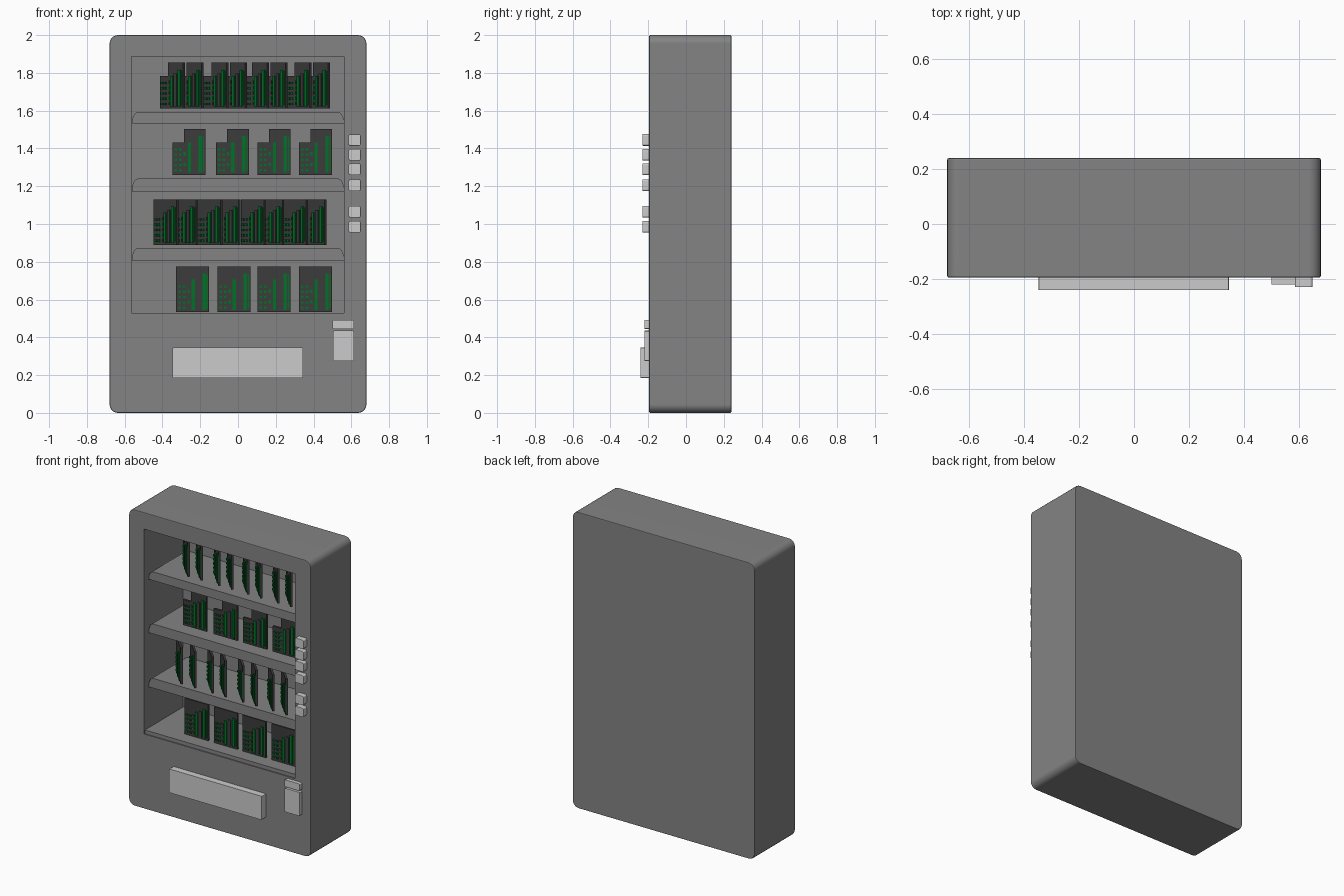
import bpy, bmesh, math
from mathutils import Matrix, Vector

if "Cube" in bpy.data.objects:
    bpy.data.objects.remove(bpy.data.objects["Cube"])


def material(name, col):
    m = bpy.data.materials.new(name)
    m.diffuse_color = (*col, 1)
    m.use_nodes = True
    m.node_tree.nodes["Principled BSDF"].inputs["Base Color"].default_value = m.diffuse_color
    return m


BODY = material("body_grey", (0.23, 0.23, 0.23))
DARK = material("dark_plastic", (0.045, 0.045, 0.045))
GREEN = material("green", (0.0, 0.17, 0.02))


def add_box(bm, x0, x1, y0, y1, z0, z1, mat=0):
    mtx = Matrix.Translation(((x0 + x1) / 2, (y0 + y1) / 2, (z0 + z1) / 2)) @ \
        Matrix.Diagonal((x1 - x0, y1 - y0, z1 - z0, 1))
    verts = bmesh.ops.create_cube(bm, size=1, matrix=mtx)["verts"]
    for f in {f for v in verts for f in v.link_faces}:
        f.material_index = mat


def link(name, mesh):
    ob = bpy.data.objects.new(name, mesh)
    bpy.context.collection.objects.link(ob)
    return ob


def to_mesh(name, bm, *mats):
    bmesh.ops.recalc_face_normals(bm, faces=bm.faces)
    me = bpy.data.meshes.new(name)
    bm.to_mesh(me)
    bm.free()
    for m in mats:
        me.materials.append(m)
    return me


def activate(ob):
    bpy.ops.object.select_all(action='DESELECT')
    ob.select_set(True)
    bpy.context.view_layer.objects.active = ob


def smooth(ob):
    """Smooth the roundings but keep the large faces flat."""
    activate(ob)
    bpy.ops.object.shade_smooth_by_angle(angle=math.radians(30))
    mod = ob.modifiers.new("flat_faces", 'WEIGHTED_NORMAL')
    mod.keep_sharp = True


def rounded_box(name, x0, x1, y0, y1, z0, z1, r, edge=0.0, seg=3, mats=()):
    """Box with its corners rounded as seen from the front."""
    bm = bmesh.new()
    add_box(bm, x0, x1, y0, y1, z0, z1)
    along_y = [e for e in bm.edges
               if abs((e.verts[0].co - e.verts[1].co).normalized().y) > 0.9]
    bmesh.ops.bevel(bm, geom=along_y, offset=r, segments=seg, profile=0.5, affect='EDGES')
    if edge:
        rim = [e for e in bm.edges if abs(e.verts[0].co.y - e.verts[1].co.y) < 1e-5]
        bmesh.ops.bevel(bm, geom=rim, offset=edge, segments=2, profile=0.5, affect='EDGES')
    return link(name, to_mesh(name, bm, *mats))


# Cabinet with display recess
cabinet = rounded_box("cabinet", -0.68, 0.68, -0.195, 0.24, 0, 2, 0.045, 0.007, 5, [BODY])
bm = bmesh.new()
add_box(bm, -0.565, 0.562, -0.3, 0.22, 0.505, 1.888)
cutter = link("recess_cutter", to_mesh("recess_cutter", bm, BODY))
cutter.hide_render = True
mod = cabinet.modifiers.new("recess", 'BOOLEAN')
mod.object, mod.operation, mod.solver = cutter, 'DIFFERENCE', 'EXACT'
activate(cabinet)
bpy.ops.object.modifier_apply(modifier="recess")
bpy.data.objects.remove(cutter)
smooth(cabinet)

# Recess floor
bm = bmesh.new()
add_box(bm, -0.563, 0.56, -0.188, 0.222, 0.5, 0.53)
link("recess_floor", to_mesh("recess_floor", bm, BODY))

# Shelves with rounded upper corners
for i, (z0, z1) in enumerate([(0.807, 0.873), (1.173, 1.24), (1.533, 1.592)]):
    arc = [(0.53 + 0.032 * math.cos(a), z0 + (z1 - z0) * math.sin(a))
           for a in (math.pi / 2 * k / 6 for k in range(7))]
    prof = arc + [(-x, z) for x, z in reversed(arc)]
    bm = bmesh.new()
    face = bm.faces.new([bm.verts.new((x, -0.15, z)) for x, z in prof])
    ext = bmesh.ops.extrude_face_region(bm, geom=[face])["geom"]
    back = [g for g in ext if isinstance(g, bmesh.types.BMVert)]
    bmesh.ops.translate(bm, verts=back, vec=Vector((0, 0.372, 0)))
    bm.faces.ensure_lookup_table()
    if not any(all(abs(v.co.y + 0.15) < 1e-5 for v in f.verts) for f in bm.faces):
        bmesh.ops.holes_fill(bm, edges=bm.edges, sides=0)
    smooth(link(f"shelf_{i + 1}", to_mesh("shelf", bm, BODY)))

# Selection buttons
for i, z in enumerate([1.445, 1.367, 1.29, 1.205, 1.065, 0.985]):
    smooth(rounded_box(f"button_{i + 1}", 0.585, 0.65, -0.23, -0.19,
                       z - 0.031, z + 0.031, 0.01, 0.003))

# Payment slot, coin panel and delivery hatch
smooth(rounded_box("payment_slot", 0.5, 0.615, -0.22, -0.19, 0.445, 0.492, 0.006))
smooth(rounded_box("coin_panel", 0.502, 0.614, -0.22, -0.19, 0.275, 0.435, 0.006))
smooth(rounded_box("delivery_hatch", -0.347, 0.345, -0.24, -0.19, 0.185, 0.345, 0.005))


def product_mesh(name, stepped):
    """Thin dark pack with raised green strips and studs on its face."""
    bm = bmesh.new()
    h = 0.243
    low = 0.172 if stepped else h
    add_box(bm, -0.0875, -0.027, -0.006, 0.008, 0, low)
    add_box(bm, -0.027, 0.0875, -0.006, 0.008, 0, h)
    # Tall strips
    for x, z1 in ((-0.006, 0.172), (0.052, 0.205)):
        add_box(bm, x, x + 0.018, -0.013, -0.006, 0.012, z1, 1)
    add_box(bm, 0.022, 0.042, -0.012, -0.006, 0.012, 0.185)
    add_box(bm, 0.074, 0.08, -0.010, -0.006, 0.02, 0.2, 1)
    # Stud columns
    for k in range(5):
        z = 0.018 + 0.028 * k
        for x in (-0.076, -0.052):
            add_box(bm, x, x + 0.014, -0.013, -0.006, z, z + 0.012, 1)
        add_box(bm, -0.028, -0.016, -0.011, -0.006, z, z + 0.018, k % 2)
    return to_mesh(name, bm, DARK, GREEN)


# Product rows: mesh, height, depth, turn, x positions
step_me = product_mesh("stepped_pack", True)
full_me = product_mesh("plain_pack", False)
rows = [
    (full_me, 0.533, -0.095, 0, [-0.24, -0.022, 0.19, 0.41]),
    (full_me, 0.888, -0.08, -46, [-0.382, -0.28, -0.148, -0.053, 0.08, 0.178, 0.303, 0.402]),
    (step_me, 1.26, -0.085, 0, [-0.26, -0.03, 0.19, 0.41]),
    (step_me, 1.611, -0.055, -46, [-0.347, -0.25, -0.117, -0.02, 0.098, 0.195, 0.323, 0.42]),
]
for r, (me, z, y, turn, xs) in enumerate(rows):
    for i, x in enumerate(xs):
        ob = link(f"pack_row{r + 1}_{i + 1}", me)
        ob.location = (x, y, z)
        ob.rotation_euler.z = math.radians(turn)
